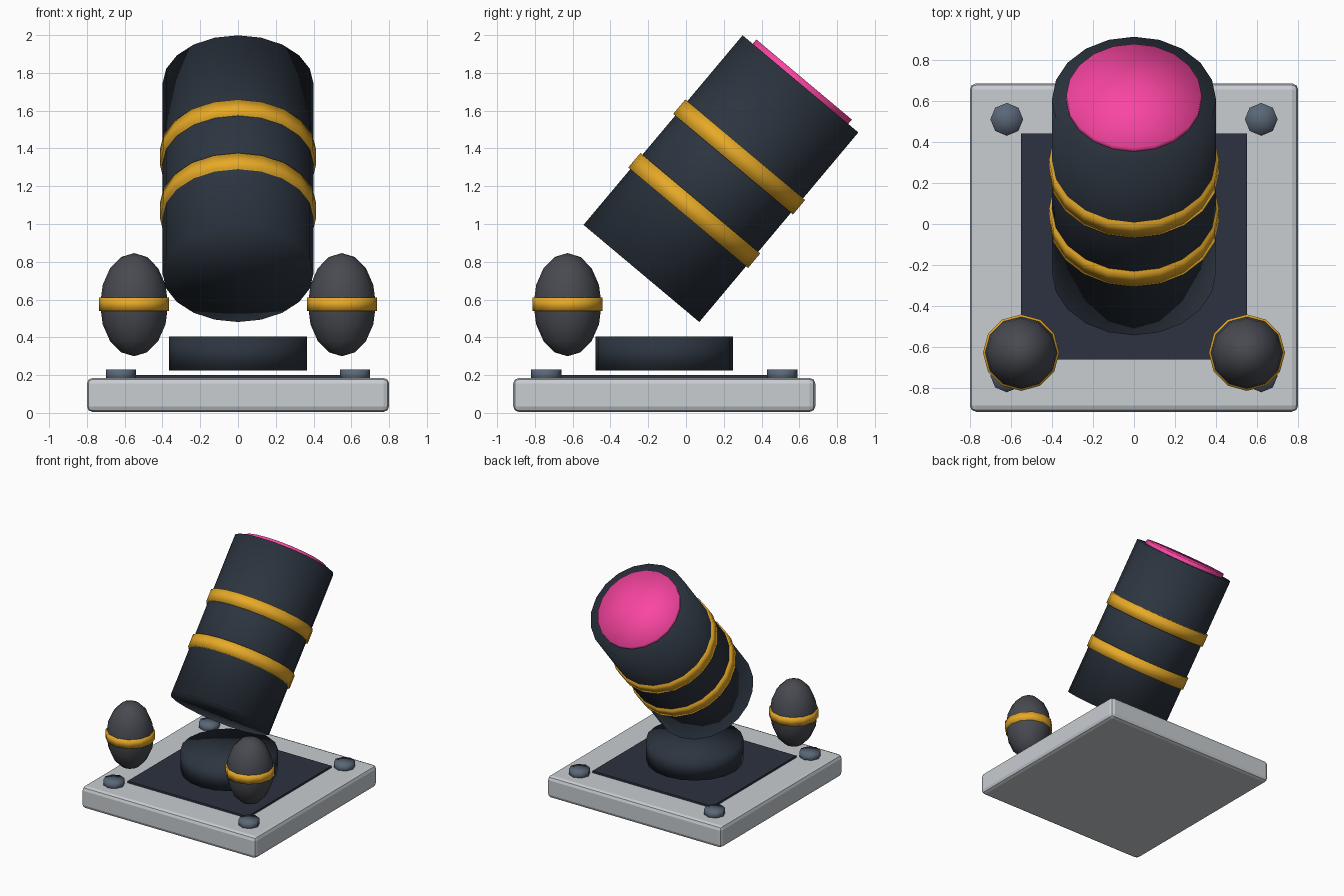
import bpy
from math import radians
from mathutils import Vector, Matrix

if "Cube" in bpy.data.objects:
    bpy.data.objects.remove(bpy.data.objects["Cube"])


def material(name, rgb):
    m = bpy.data.materials.new(name)
    m.diffuse_color = (*rgb, 1)
    m.use_nodes = True
    m.node_tree.nodes["Principled BSDF"].inputs["Base Color"].default_value = m.diffuse_color
    return m


LIGHT = material("light_metal", (0.58, 0.61, 0.64))
NAVY = material("navy", (0.025, 0.035, 0.05))
PLATE = material("plate_blue", (0.026, 0.032, 0.052))
STEEL = material("steel", (0.1, 0.135, 0.185))
IRON = material("iron", (0.065, 0.068, 0.082))
GOLD = material("gold", (0.8, 0.4, 0.02))
PINK = material("pink", (0.95, 0.06, 0.36))


def finish(name, mat, smooth=True):
    o = bpy.context.object
    o.name = name
    o.data.materials.append(mat)
    if smooth:
        bpy.ops.object.shade_smooth()
    return o


def box(name, size, loc, mat, bevel=0):
    bpy.ops.mesh.primitive_cube_add(size=1, location=loc)
    o = finish(name, mat, False)
    o.data.transform(Matrix.Diagonal((*size, 1)))
    if bevel:
        b = o.modifiers.new("bevel", 'BEVEL')
        b.width = bevel
        b.segments = 2
    return o


def cylinder(name, r, depth, loc, mat, sides=20, tilt=0):
    bpy.ops.mesh.primitive_cylinder_add(vertices=sides, radius=r, depth=depth, location=loc,
                                        rotation=(tilt, 0, 0), end_fill_type='TRIFAN')
    return finish(name, mat)


CY = -0.115  # centre of the base in y

# Base slab, inset plate and swivel disc
box("base_slab", (1.6, 1.6, 0.18), (0, CY, 0.095), LIGHT, 0.03)
box("inset_plate", (1.1, 1.1, 0.03), (0, CY + 0.005, 0.186), PLATE)
cylinder("swivel_disc", 0.365, 0.18, (0, CY, 0.315), NAVY)

# Corner bolts
for x in (-0.62, 0.62):
    for y in (-0.625, 0.625):
        cylinder("corner_bolt", 0.08, 0.06, (x, CY + y, 0.2), STEEL, 8)

# Tilted barrel; everything on it sits along one axis
TILT = radians(-40)
CENTRE = Vector((0, 0.185, 1.24))
AXIS = Matrix.Rotation(TILT, 3, 'X') @ Vector((0, 0, 1))
for name, r, depth, along, mat in (
        ("barrel", 0.4, 1.31, 0, NAVY),
        ("barrel_band_lower", 0.414, 0.1, -0.22, GOLD),
        ("barrel_band_upper", 0.414, 0.1, 0.15, GOLD),
        ("muzzle_disc", 0.33, 0.06, 0.655, PINK)):
    cylinder(name, r, depth, CENTRE + AXIS * along, mat, 20, TILT)

# Banded shells on both front corners
for x in (-0.55, 0.55):
    loc = (x, -0.627, 0.573)
    bpy.ops.mesh.primitive_uv_sphere_add(segments=12, ring_count=8, radius=1, location=loc)
    shell = finish("shell", IRON)
    shell.data.transform(Matrix.Diagonal((0.18, 0.18, 0.273, 1)))
    cylinder("shell_band", 0.186, 0.07, (x, -0.627, 0.575), GOLD, 12)
